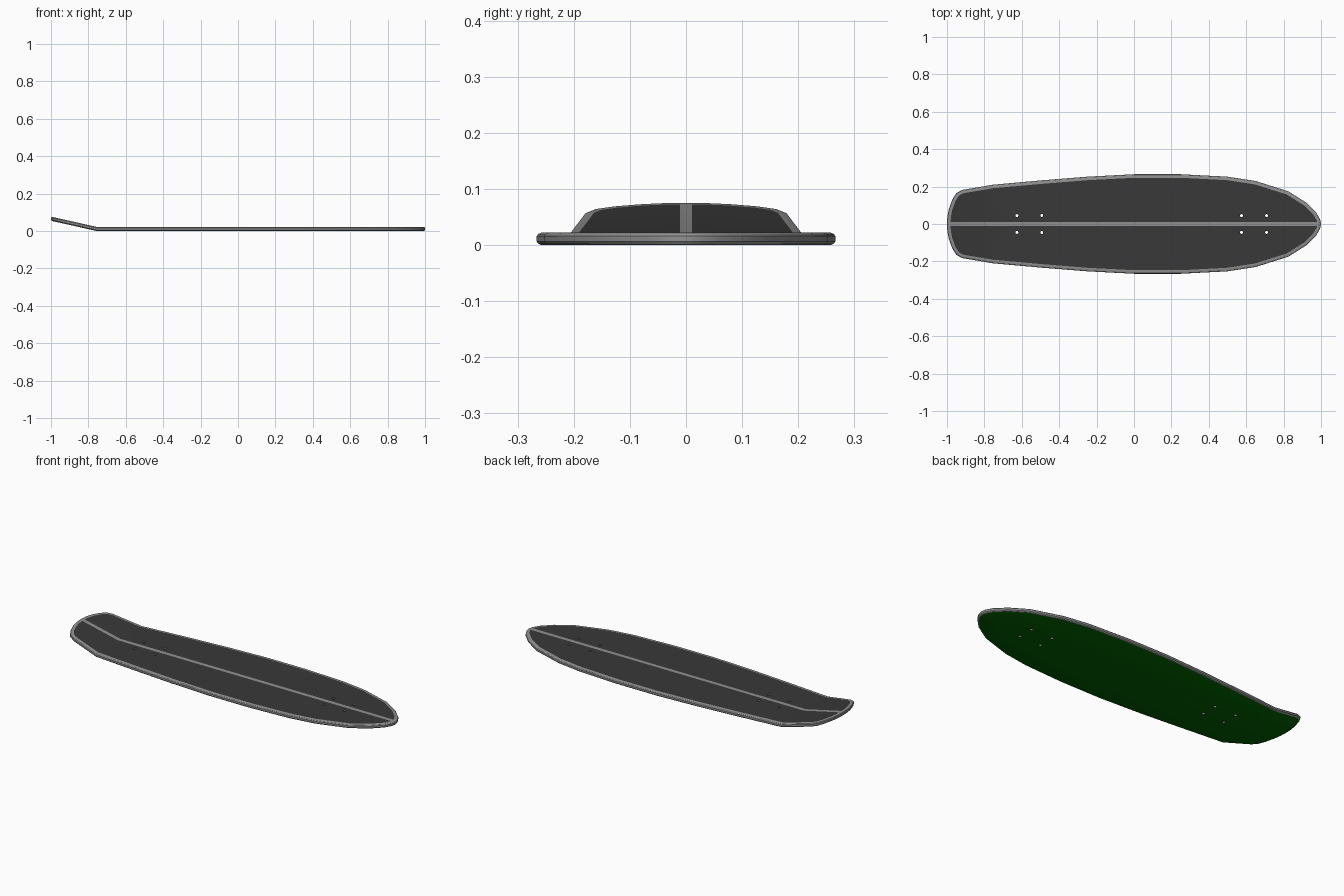
import bpy, bmesh
from mathutils import Vector, Matrix

if "Cube" in bpy.data.objects:
    bpy.data.objects.remove(bpy.data.objects["Cube"])

BEND_X, SLOPE, THICK = -0.755, 0.224, 0.022

# Half outline of the deck, nose to tail (y >= 0), mirrored to a closed loop
half = [(1, 0), (0.995, 0.025), (0.975, 0.06), (0.92, 0.115), (0.825, 0.175), (0.65, 0.23),
        (0.5, 0.253), (0.25, 0.266), (0, 0.266), (-0.25, 0.253), (-0.5, 0.233),
        (-0.755, 0.21), (-0.92, 0.182), (-0.95, 0.165), (-0.972, 0.13),
        (-0.99, 0.08), (-0.998, 0.04), (-1, 0)]
outline = [Vector(p) for p in half + [(x, -y) for x, y in half[-2:0:-1]]]


def inset(points, d):
    """Move a counter-clockwise loop inward by d with mitred corners."""
    result = []
    for i, p in enumerate(points):
        a = (p - points[i - 1]).normalized()
        b = (points[(i + 1) % len(points)] - p).normalized()
        na, nb = Vector((-a.y, a.x)), Vector((-b.y, b.x))
        result.append(p + (na + nb) * d / (1 + na.dot(nb)))
    return result


def material(name, rgb):
    m = bpy.data.materials.new(name)
    m.diffuse_color = (*rgb, 1)
    m.use_nodes = True
    m.node_tree.nodes["Principled BSDF"].inputs["Base Color"].default_value = m.diffuse_color
    return m


# Rounded rim section: (inset, height) from underside to grip edge
section = [(0.008, 0), (0.003, 0.002), (0, 0.006), (0, THICK - 0.006),
           (0.003, THICK - 0.002), (0.008, THICK), (0.019, THICK)]

bm = bmesh.new()
rings = [[bm.verts.new((p.x, p.y, z)) for p in inset(outline, d)] for d, z in section]
n = len(outline)
for low, high in zip(rings, rings[1:]):
    for i in range(n):
        j = (i + 1) % n
        bm.faces.new((low[i], low[j], high[j], high[i]))
bm.faces.new(rings[0][::-1]).material_index = 2
bm.faces.new(rings[-1]).material_index = 1

# Cut lines for the centre stripe and the tail bend
for co, no in [((0, 0.011, 0), (0, 1, 0)), ((0, -0.011, 0), (0, 1, 0)),
               ((BEND_X, 0, 0), (1, 0, 0))]:
    bmesh.ops.bisect_plane(bm, geom=bm.verts[:] + bm.edges[:] + bm.faces[:],
                           dist=1e-5, plane_co=co, plane_no=no)
for f in bm.faces:
    if f.material_index == 1 and abs(f.calc_center_median().y) < 0.011:
        f.material_index = 0

# Kicked-up tail
for v in bm.verts:
    v.co.z += SLOPE * max(0, BEND_X - v.co.x)
bmesh.ops.recalc_face_normals(bm, faces=bm.faces[:])
mesh = bpy.data.meshes.new("deck")
bm.to_mesh(mesh)
bm.free()
deck = bpy.data.objects.new("deck", mesh)
bpy.context.collection.objects.link(deck)
for m in (material("rim_grey", (0.28, 0.28, 0.28)), material("grip_dark", (0.04, 0.04, 0.04)),
          material("underside_green", (0.0, 0.12, 0.0))):
    mesh.materials.append(m)

# Truck bolt holes
bm = bmesh.new()
for x in (-0.626, -0.493, 0.575, 0.709):
    for y in (-0.045, 0.045):
        bmesh.ops.create_cone(bm, cap_ends=True, segments=12, radius1=0.008, radius2=0.008,
                              depth=0.1, matrix=Matrix.Translation((x, y, THICK / 2)))
mesh = bpy.data.meshes.new("bolt_hole_cutters")
bm.to_mesh(mesh)
bm.free()
cutter = bpy.data.objects.new("bolt_hole_cutters", mesh)
cutter.hide_render = True
bpy.context.collection.objects.link(cutter)

bpy.context.view_layer.objects.active = deck
deck.select_set(True)
mod = deck.modifiers.new("bolt_holes", 'BOOLEAN')
mod.operation, mod.solver, mod.object = 'DIFFERENCE', 'EXACT', cutter
bpy.ops.object.modifier_apply(modifier=mod.name)
bpy.data.objects.remove(cutter)
bpy.ops.object.shade_smooth_by_angle(angle=0.5)
